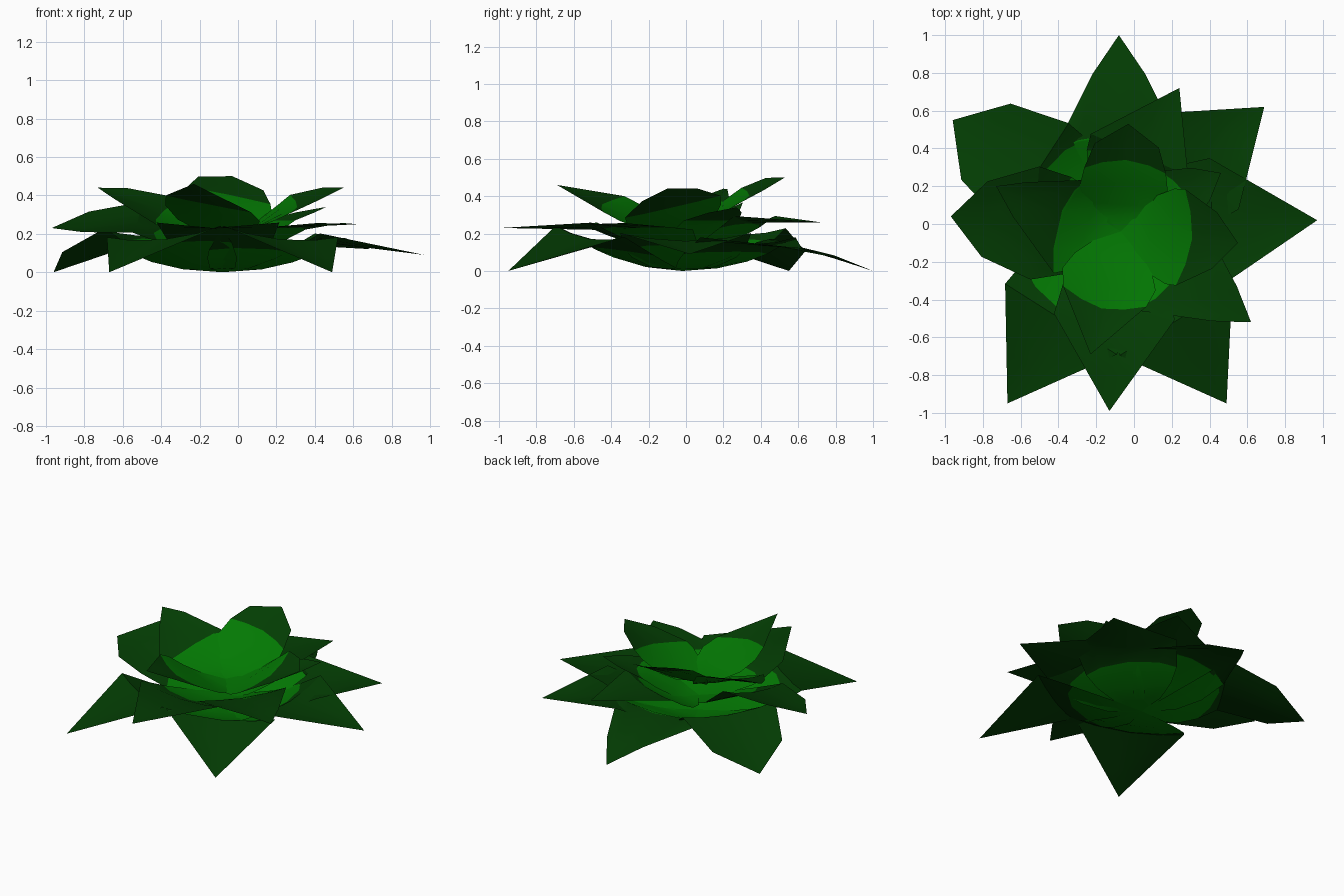
import bpy, bmesh, math
from mathutils import Vector

if "Cube" in bpy.data.objects:
    bpy.data.objects.remove(bpy.data.objects["Cube"])


def material(name, rgb):
    m = bpy.data.materials.new(name)
    m.diffuse_color = (*rgb, 1)
    m.use_nodes = True
    m.node_tree.nodes["Principled BSDF"].inputs["Base Color"].default_value = m.diffuse_color
    return m


DARK = material("dark green", (0.001, 0.046, 0.001))
BRIGHT = material("bright green", (0.001, 0.19, 0.001))
COLS = [-1, -0.6, 0, 0.6, 1]


def leaf(name, base, bright_radius, tip, half, shoulder, shoulder_z,
         blunt=0, twist=0, skew=0):
    """Cupped leaf: narrow base, widest at the shoulder, straight or blunt tip.
    Twist lifts one edge, skew makes one side wider."""
    base, tip = Vector(base), Vector(tip)
    axis = (tip - base).to_2d()
    length = axis.length
    d = axis / length
    side = Vector((-d.y, d.x))
    bt = bright_radius / length               # where the bright heart ends
    end = 0.8
    end_w = blunt if blunt else half * (1 - end) / (1 - shoulder)

    def width(t):
        if t <= shoulder:
            return half * math.sin(math.pi / 2 * t / shoulder) ** 0.75
        if t <= end:
            return half + (end_w - half) * (t - shoulder) / (end - shoulder)
        return end_w * (1 - t) / (1 - end)

    def height(t, u):
        if t <= shoulder:
            z = base.z + (shoulder_z - base.z) * (t / shoulder) ** 1.7
        else:
            z = shoulder_z + (tip.z - shoulder_z) * (t - shoulder) / (1 - shoulder)
        rise = width(t) * min(1, t / shoulder)
        return z + rise * (0.12 * u * u + twist * u / half)

    def point(t, u):
        p = base.to_2d() + d * (t * length) + side * (u * width(t) * (1 + math.copysign(skew, u)))
        return p.x, p.y, height(t, u)

    rows = sorted({0.12, 0.25, shoulder, end, bt})
    bm = bmesh.new()
    b = bm.verts.new(base)
    grid = []
    for t in rows:
        # the heart boundary is rounded towards the leaf edges
        bend = 0.10 * min(1, t / bt) if 0.25 < t <= bt else 0
        grid.append([bm.verts.new(point(t - bend * u * u, u)) for u in COLS])
    tv = bm.verts.new(tip)
    for i in range(len(COLS) - 1):
        bm.faces.new((b, grid[0][i + 1], grid[0][i])).material_index = 1
        for r in range(len(rows) - 1):
            f = bm.faces.new((grid[r][i], grid[r][i + 1], grid[r + 1][i + 1], grid[r + 1][i]))
            f.material_index = 1 if rows[r + 1] <= bt + 1e-6 else 0
        bm.faces.new((grid[-1][i], grid[-1][i + 1], tv))
    bmesh.ops.recalc_face_normals(bm, faces=bm.faces)
    if sum(f.normal.z for f in bm.faces) < 0:
        bmesh.ops.reverse_faces(bm, faces=bm.faces)
    me = bpy.data.meshes.new(name)
    bm.to_mesh(me)
    bm.free()
    me.materials.append(DARK)
    me.materials.append(BRIGHT)
    ob = bpy.data.objects.new(name, me)
    bpy.context.collection.objects.link(ob)
    ob.select_set(True)
    bpy.context.view_layer.objects.active = ob


# heart radius, tip, half width, shoulder position, shoulder height,
# blunt end half width, twist, skew
# Lower ring drooping to the ground
lower = {
    "back": (0.50, (-0.08, 1.0, 0.0), 0.36, 0.48, 0.17),
    "back_right": (0.46, (0.69, 0.62, 0.12), 0.33, 0.55, 0.14),
    "right": (0.46, (0.97, 0.02, 0.09), 0.35, 0.47, 0.16),
    "front_right": (0.47, (0.49, -0.95, 0.0), 0.35, 0.53, 0.17, 0, -0.03),
    "front_left": (0.54, (-0.67, -0.95, 0.0), 0.35, 0.52, 0.17, 0, 0.03),
    "back_left": (0.50, (-0.96, 0.55, 0.0), 0.32, 0.5, 0.19, 0.24),
}
# Middle ring, nearly level
middle = {
    "back": (0.40, (0.24, 0.72, 0.26), 0.28, 0.5, 0.26, 0, 0, 0.2),
    "left": (0.36, (-0.97, 0.04, 0.23), 0.30, 0.5, 0.25, 0.2, -0.08),
    "front": (0.38, (-0.13, -0.99, 0.23), 0.32, 0.48, 0.22),
    "front_right": (0.40, (0.62, -0.52, 0.25), 0.31, 0.45, 0.23),
    "back_right": (0.40, (0.46, 0.27, 0.34), 0.18, 0.5, 0.24, 0.10),
}
# Upper ring rising outwards
upper = {
    "back": (0.38, (-0.03, 0.53, 0.50), 0.24, 0.45, 0.34, 0.17, 0.05),
    "right": (0.38, (0.55, -0.10, 0.44), 0.26, 0.5, 0.31, 0.15, 0.06),
    "front": (0.42, (-0.23, -0.69, 0.46), 0.26, 0.46, 0.31, 0, -0.05),
    "left": (0.33, (-0.73, 0.20, 0.44), 0.27, 0.45, 0.32, 0, -0.08, 0.25),
}
for ring, leaves, base in (
        ("lower", lower, (-0.08, -0.02, 0.0)),
        ("middle", middle, (-0.08, -0.03, 0.10)),
        ("upper", upper, (-0.07, -0.04, 0.20))):
    for key, spec in leaves.items():
        leaf(f"{ring}_leaf_{key}", base, *spec)

bpy.ops.object.shade_smooth_by_angle(angle=math.radians(30))
